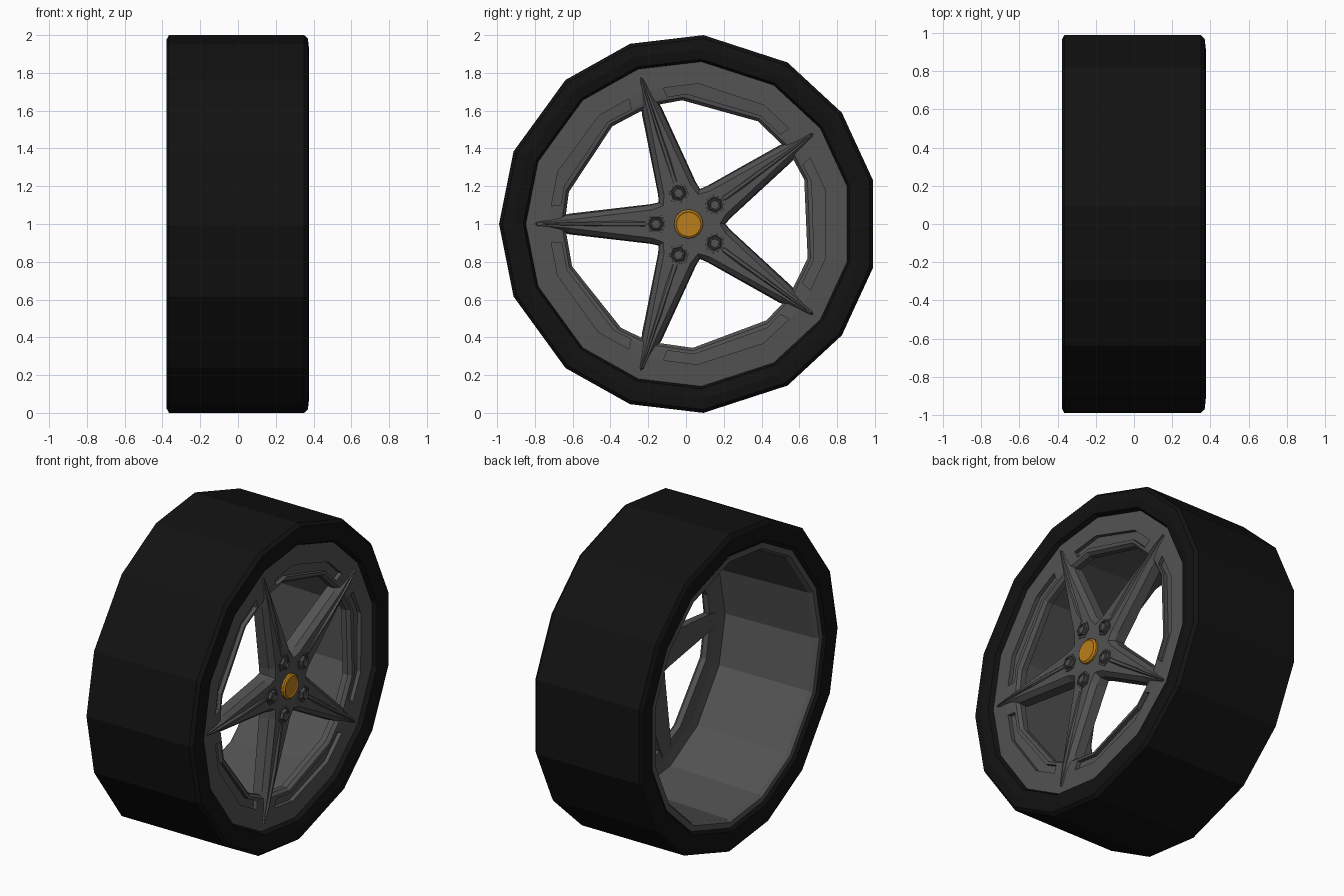
import bpy, bmesh
from math import sin, cos, radians, atan2, hypot, degrees

if "Cube" in bpy.data.objects:
    bpy.data.objects.remove(bpy.data.objects["Cube"])

CY, CZ = 0.0135, 1.0                      # wheel axis runs along x


def pt(x, r, a):
    return (x, CY + r * cos(radians(a)), CZ + r * sin(radians(a)))


def mat(name, col):
    m = bpy.data.materials.new(name)
    m.diffuse_color = (*col, 1)
    m.use_nodes = True
    m.node_tree.nodes["Principled BSDF"].inputs["Base Color"].default_value = m.diffuse_color
    return m


RUBBER = mat("rubber", (0.006, 0.006, 0.006))
METAL = mat("dark_metal", (0.085, 0.085, 0.085))
GOLD = mat("gold", (0.50, 0.21, 0.01))


def finish(bm, name, m):
    bmesh.ops.recalc_face_normals(bm, faces=bm.faces)
    me = bpy.data.meshes.new(name)
    bm.to_mesh(me)
    bm.free()
    me.materials.append(m)
    ob = bpy.data.objects.new(name, me)
    bpy.context.collection.objects.link(ob)
    return ob


def loft(bm, loops, cap_start=False, cap_end=False, close=False):
    """Join successive closed loops of points with quads."""
    vs = [[bm.verts.new(p) for p in lp] for lp in loops]
    pairs = list(zip(vs, vs[1:])) + ([(vs[-1], vs[0])] if close else [])
    for a, b in pairs:
        for i in range(len(a)):
            j = (i + 1) % len(a)
            bm.faces.new((a[i], a[j], b[j], b[i]))
    if cap_start:
        bm.faces.new(vs[0])
    if cap_end:
        bm.faces.new(vs[-1])


SPOKES = [36 + 72 * k for k in range(5)]
SIDES = [s + o for s in SPOKES for o in (-22.5, 0, 22.5)]   # 15 uneven sides


def lathe(name, profile, m, close=False):
    bm = bmesh.new()
    loft(bm, [[pt(x, r, a) for a in SIDES] for x, r in profile], close=close)
    return finish(bm, name, m)


# Tyre
lathe("tyre", [(-.36, .86), (-.375, .88), (-.378, .98), (-.365, 1.003), (.35, 1.003),
               (.37, .985), (.376, .93), (.365, .875), (.33, .86)], RUBBER, close=True)

# Rim barrel, open at the back
lathe("rim_barrel", [(-.36, .862), (-.362, .825), (-.34, .81), (.27, .79),
                     (.285, .70)], METAL)


# Rim face: ring whose facets follow the tyre, with a sunken groove between spokes
def on_chord(r, a, a0, a1):
    """Radius at angle a on the straight edge between corners a0 and a1."""
    half = radians(a1 - a0) / 2
    return r * cos(half) / cos(radians(a - (a0 + a1) / 2))


def ring(x, r, c0, c1, e0=8, e1=64):
    cols = [(0, r), (e0, on_chord(r, e0, 0, c0)), (c0, r),
            (c1, r), (e1, on_chord(r, e1, c1, 72)), ]
    return [pt(x, rr, s + a) for s in SPOKES for a, rr in cols]


bm = bmesh.new()
loft(bm, [ring(.338, .862, 22.5, 49.5), ring(.342, .745, 21.5, 50, 7.5, 64.5),
          ring(.338, .69, 20.5, 55, 8.5, 63.5), ring(.335, .672, 20, 56.5),
          ring(.315, .656, 20, 57), ring(.28, .656, 20, 57), ring(.28, .80, 22.5, 49.5)])
bm.faces.ensure_lookup_table()
groove = [bm.faces[25 + 5 * k + i] for k in range(5) for i in (1, 2, 3)]
res = bmesh.ops.extrude_face_region(bm, geom=groove)
bmesh.ops.delete(bm, geom=groove, context='FACES_ONLY')
bmesh.ops.translate(bm, vec=(-.025, 0, 0),
                    verts=[v for v in res["geom"] if isinstance(v, bmesh.types.BMVert)])
finish(bm, "rim_face", METAL)


# Five-pointed spoke star, given as (x, along spoke, half width)
def star(stations, valley):
    vx, vr = valley
    out = []
    for s in SPOKES:
        side = [(x, d, w) for x, d, w in stations]
        for x, d, w in [(x, d, -w) for x, d, w in side] + side[::-1]:
            out.append(pt(x, hypot(d, w), s + degrees(atan2(w, d))))
        out.append(pt(vx, vr, s + 36))
    return out


bm = bmesh.new()
loft(bm, [star([(.25, .20, .105), (.27, .63, .055), (.29, .80, .012)], (.25, .195)),
          star([(.315, .20, .10), (.325, .63, .047), (.335, .81, .010)], (.315, .19)),
          star([(.345, .19, .075), (.352, .63, .022), (.348, .80, .007)], (.345, .165))],
     cap_start=True, cap_end=True)
finish(bm, "spoke_star", METAL)

# Narrow blade running down each spoke
for k, s in enumerate(SPOKES):
    bm = bmesh.new()

    def section(x0, x1, d, w):
        return [pt(x, hypot(d, q), s + degrees(atan2(q, d)))
                for x, q in ((x0, -w), (x1, -w * .35), (x1, w * .35), (x0, w))]
    loft(bm, [section(.335, .350, .23, .024), section(.335, .364, .50, .018),
              section(.33, .362, .72, .010), section(.33, .352, .815, .004)], True, True)
    finish(bm, f"spoke_blade_{k + 1}", METAL)


def disc(name, d, s, n, profile, m):
    """Small turned part centred at distance d along angle s."""
    _, y, z = pt(0, d, s)
    bm = bmesh.new()
    loft(bm, [[(x, y + r * cos(radians(s + 360 * i / n)), z + r * sin(radians(s + 360 * i / n)))
               for i in range(n)] for x, r in profile], cap_end=True)
    finish(bm, name, m)


# Wheel nuts, each a hexagon in a raised hexagonal seat
for k, s in enumerate(SPOKES):
    disc(f"nut_seat_{k + 1}", .172, s, 6,
         [(.33, .056), (.351, .054), (.351, .044), (.346, .040)], METAL)
    disc(f"wheel_nut_{k + 1}", .172, s, 6,
         [(.33, .037), (.362, .037), (.366, .032), (.366, .026), (.358, .024)], METAL)

# Centre cap
disc("centre_cap", 0, 0, 16, [(.33, .077), (.358, .077), (.367, .066), (.363, .060)], GOLD)
